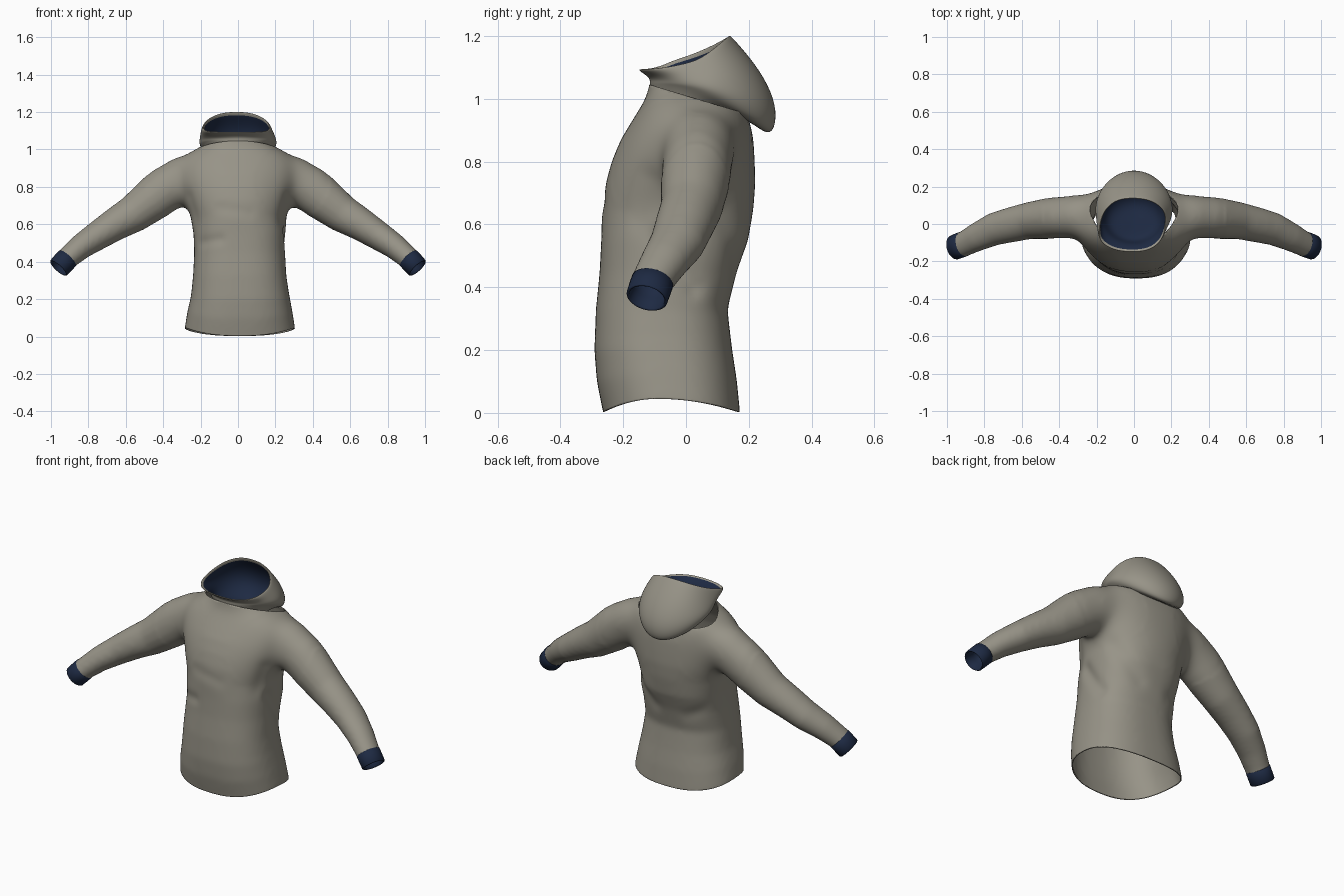
import bpy, bmesh, math
from mathutils import Vector
from mathutils.geometry import intersect_point_line

if "Cube" in bpy.data.objects:
    bpy.data.objects.remove(bpy.data.objects["Cube"])


def material(name, rgb):
    m = bpy.data.materials.new(name)
    m.diffuse_color = (*rgb, 1)
    m.use_nodes = True
    m.node_tree.nodes["Principled BSDF"].inputs["Base Color"].default_value = m.diffuse_color
    return m


TAUPE = material("taupe cloth", (0.31, 0.293, 0.243))
NAVY = material("navy lining", (0.0125, 0.0225, 0.055))


def loft(bm, rings, closed_caps=(True, True), mats=None):
    """Skin a list of equal-length rings with quads."""
    vs = [[bm.verts.new(p) for p in r] for r in rings]
    n = len(vs[0])
    for k in range(len(vs) - 1):
        for i in range(n):
            j = (i + 1) % n
            f = bm.faces.new((vs[k][i], vs[k][j], vs[k + 1][j], vs[k + 1][i]))
            f.material_index = mats[k] if mats else 0
    for want, ring, m in ((closed_caps[0], vs[0], 0), (closed_caps[1], vs[-1], -1)):
        if want:
            bm.faces.new(ring).material_index = mats[m] if mats else 0


def make_object(name, bm, mats):
    bmesh.ops.recalc_face_normals(bm, faces=bm.faces)
    for f in bm.faces:
        f.smooth = True
    me = bpy.data.meshes.new(name)
    bm.to_mesh(me)
    bm.free()
    ob = bpy.data.objects.new(name, me)
    bpy.context.collection.objects.link(ob)
    for m in mats:
        me.materials.append(m)
    return ob


def power(v, e):
    return math.copysign(abs(v) ** (2 / e), v)


def body_ring(z, xl, xr, yf, yb, n=48):
    e = 2.45 if z < 0.6 else 2.15  # boxy at the hem, rounder at the chest
    pts = []
    for i in range(n):
        t = 2 * math.pi * i / n
        s = math.sin(t)
        pts.append(Vector(((xl + xr) / 2 + power(math.cos(t), e) * (xr - xl) / 2,
                           (yf + yb) / 2 + power(s, e if s < 0 else 2.5) * (yb - yf) / 2, z)))
    return pts


def tube_ring(p, d, ry, rz, n=32):
    """Ellipse across direction d, with ry along y and rz across it."""
    d = d.normalized()
    u = (Vector((0, 1, 0)) - d * d.y).normalized()
    v = d.cross(u)
    return [p + u * ry * math.cos(2 * math.pi * i / n) + v * rz * math.sin(2 * math.pi * i / n)
            for i in range(n)]


# ---- Jacket body: torso and sleeves fused into one skin ----
TORSO = [  # z, x left, x right, y front, y back
    (-0.10, -0.285, 0.305, -0.25, 0.175), (0.00, -0.285, 0.305, -0.264, 0.172),
    (0.10, -0.272, 0.292, -0.284, 0.162), (0.20, -0.253, 0.277, -0.292, 0.147),
    (0.33, -0.240, 0.258, -0.287, 0.132), (0.45, -0.234, 0.252, -0.275, 0.162),
    (0.55, -0.238, 0.254, -0.270, 0.198), (0.65, -0.255, 0.260, -0.268, 0.215),
    (0.73, -0.29, 0.29, -0.256, 0.221), (0.80, -0.31, 0.31, -0.237, 0.219),
    (0.87, -0.32, 0.32, -0.208, 0.215), (0.92, -0.32, 0.32, -0.178, 0.205),
    (0.96, -0.30, 0.30, -0.153, 0.192), (0.99, -0.25, 0.25, -0.135, 0.172),
    (1.015, -0.20, 0.20, -0.124, 0.15), (1.05, -0.15, 0.15, -0.116, 0.13),
    (1.14, -0.14, 0.14, -0.112, 0.12)]
ARM = [  # centre x, y, z, radius along y, radius across
    (0.18, 0.05, 0.885, 0.11, 0.09), (0.29, 0.042, 0.847, 0.118, 0.128),
    (0.40, 0.035, 0.777, 0.116, 0.125), (0.56, 0.018, 0.655, 0.099, 0.101),
    (0.66, -0.005, 0.598, 0.094, 0.088), (0.75, -0.028, 0.54, 0.088, 0.078),
    (0.84, -0.07, 0.48, 0.077, 0.068), (0.91, -0.107, 0.42, 0.068, 0.06),
    (0.96, -0.13, 0.365, 0.068, 0.06)]
bm = bmesh.new()
loft(bm, [body_ring(*r) for r in TORSO])
for side in (-1, 1):
    pts = [Vector((side * a[0], a[1], a[2])) for a in ARM]
    rings = []
    for i, a in enumerate(ARM):
        d = pts[min(i + 1, len(pts) - 1)] - pts[max(i - 1, 0)]
        rings.append(tube_ring(pts[i], d, a[3], a[4]))
    loft(bm, rings)
jacket = make_object("jacket_body", bm, [TAUPE])
rm = jacket.modifiers.new("fuse", 'REMESH')
rm.mode, rm.voxel_size, rm.use_smooth_shade = 'VOXEL', 0.013, True
sm = jacket.modifiers.new("soften", 'SMOOTH')
sm.factor, sm.iterations = 0.5, 10
dg = bpy.context.evaluated_depsgraph_get()
fused = bpy.data.meshes.new_from_object(jacket.evaluated_get(dg))
jacket.modifiers.clear()

CUFF_DIR = Vector((0.66, -0.25, -0.72)).normalized()
CUFF_START = Vector((0.915, -0.108, 0.415))
bm = bmesh.new()
bm.from_mesh(fused)

# blend the shoulder and armpit joins more strongly
joins = [v for v in bm.verts if (Vector((abs(v.co.x), v.co.z)) - Vector((0.29, 0.83))).length < 0.2]
core = [v for v in joins if (Vector((abs(v.co.x), v.co.z)) - Vector((0.29, 0.83))).length < 0.16]
for group, times in ((core, 30), (joins, 18)):
    for _ in range(times):
        bmesh.ops.smooth_vert(bm, verts=group, factor=0.5,
                              use_axis_x=True, use_axis_y=True, use_axis_z=True)


# open the hem, neck and wrists
def cut(co, no):
    bmesh.ops.bisect_plane(bm, geom=bm.verts[:] + bm.edges[:] + bm.faces[:],
                           plane_co=co, plane_no=no, clear_outer=True)


cut((0, 0, 0), (0, 0, -1))
cut((0, -0.115, 1.045), (0, 0.3, 1))
for side in (-1, 1):
    cut((side * CUFF_START.x, CUFF_START.y, CUFF_START.z),
        (side * CUFF_DIR.x, CUFF_DIR.y, CUFF_DIR.z))

# soft cloth folds: start, end, depth, width
FOLDS = [((-0.22, -0.2, 0.50), (-0.10, -0.27, 0.52), 0.008, 0.03),
         ((0.25, -0.08, 0.56), (0.23, 0.02, 0.40), 0.014, 0.035),
         ((-0.10, -0.27, 0.69), (0.06, -0.27, 0.66), 0.005, 0.035),
         ((-0.25, 0.12, 0.48), (-0.12, 0.18, 0.42), 0.014, 0.04),
         ((0.24, 0.12, 0.62), (0.10, 0.18, 0.45), 0.010, 0.045),
         ((-0.27, -0.13, 0.74), (-0.25, -0.16, 0.62), 0.008, 0.045),
         ((0.27, -0.13, 0.74), (0.25, -0.16, 0.62), 0.008, 0.045)]
bm.normal_update()
moves = []
for v in bm.verts:
    shift = Vector()
    for a, b, depth, width in FOLDS:
        a, b = Vector(a), Vector(b)
        q, t = intersect_point_line(v.co, a, b)
        q = a.lerp(b, min(1, max(0, t)))
        shift -= v.normal * depth * math.exp(-((v.co - q).length / width) ** 2)
    # hem rises toward the sides
    if v.co.z < 0.25:
        dy = v.co.y + 0.09
        rise = max(0, 1 - (dy / (0.18 if dy < 0 else 0.27)) ** 2)
        shift.z += 0.045 * rise * (1 - v.co.z / 0.25)
    moves.append(shift)
for v, s in zip(bm.verts, moves):
    v.co += s
for f in bm.faces:
    f.smooth = True
bm.to_mesh(jacket.data)
bm.free()
so = jacket.modifiers.new("cloth", 'SOLIDIFY')
so.thickness, so.offset = 0.006, -1

# ---- Cuffs: hollow navy bands with a lining running up the sleeve ----
for side, label in ((-1, "left"), (1, "right")):
    d = Vector((side * CUFF_DIR.x, CUFF_DIR.y, CUFF_DIR.z))
    p = Vector((side * CUFF_START.x, CUFF_START.y, CUFF_START.z))
    bm = bmesh.new()
    loft(bm, [tube_ring(p + d * t, d, 0.066 + g, 0.059 + g) for t, g in
              ((-0.012, -0.008), (-0.004, 0.002), (0.03, 0.002), (0.066, 0.001),
               (0.070, -0.003), (0.066, -0.008), (0.02, -0.009), (-0.06, -0.012))],
         (False, True))
    make_object(label + "_cuff", bm, [NAVY])


# ---- Hood: folded back, taupe outside and navy inside ----
def hood_ring(a, yf, yb, zf, zs, zb, rim=0.0, n=36):
    """rim squares the opening and slews it slightly to one side."""
    pts = []
    for i in range(n):
        t = 2 * math.pi * i / n
        c = math.cos(t)  # 1 at the front, -1 at the back
        c = power(c, 2 + 0.4 * rim)
        x = a * power(math.sin(t), 2 + 0.4 * rim) * (1 - 0.06 * max(0, -c)) - 0.008 * rim
        y = (yf + yb) / 2 + c * (yf - yb) / 2 + 0.2 * rim * x * (1 - abs(c))
        pts.append(Vector((x, y, zs + c * (zf - zb) / 2 + c * c * ((zf + zb) / 2 - zs))))
    return pts


HOOD = [  # half width, y front, y back, z front, z side, z back, rim amount
    (0.07, -0.04, 0.08, 0.985, 0.975, 0.95, 0),
    (0.14, -0.088, 0.14, 1.00, 0.99, 0.96, 0),
    (0.165, -0.102, 0.205, 1.05, 1.045, 1.03, 0.3),
    (0.176, -0.118, 0.19, 1.075, 1.085, 1.12, 0.7),
    (0.172, -0.138, 0.132, 1.092, 1.118, 1.193, 1),
    (0.179, -0.150, 0.138, 1.096, 1.123, 1.204, 1),
    (0.186, -0.150, 0.148, 1.089, 1.117, 1.196, 1),
    (0.198, -0.125, 0.222, 1.074, 1.085, 1.112, 0.5),
    (0.207, -0.116, 0.276, 1.062, 1.050, 1.02, 0),
    (0.207, -0.116, 0.292, 1.052, 1.025, 0.94, 0),
    (0.196, -0.115, 0.272, 1.042, 1.010, 0.876, 0),
    (0.175, -0.113, 0.222, 1.03, 1.000, 0.915, 0),
    (0.155, -0.105, 0.16, 1.01, 0.98, 0.95, 0)]
bm = bmesh.new()
loft(bm, [hood_ring(*r) for r in HOOD], (True, False), [1] * 4 + [0] * 8)
hood = make_object("hood", bm, [TAUPE, NAVY])
hood.modifiers.new("smooth", 'SUBSURF').levels = 2
hood.modifiers["smooth"].render_levels = 2
